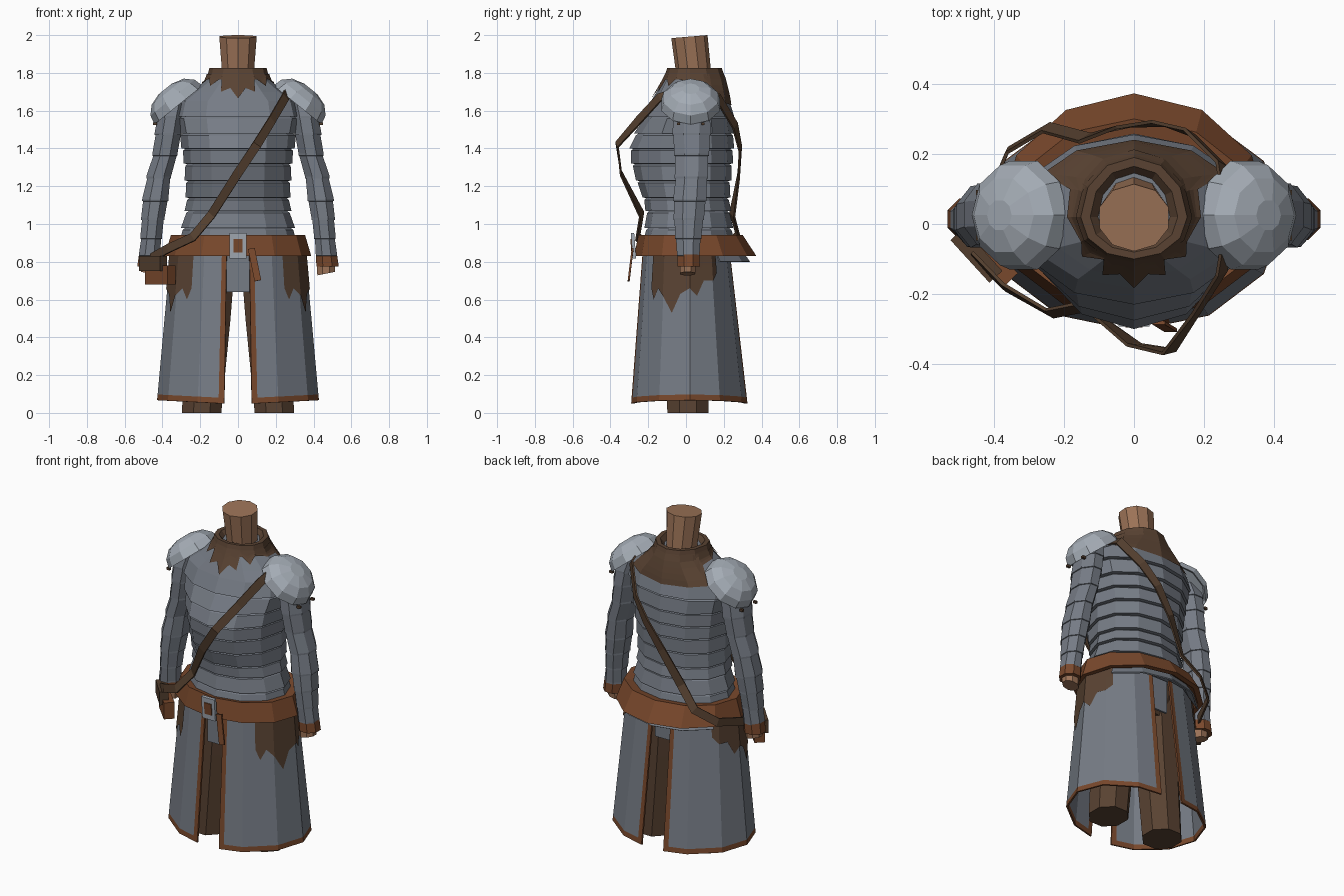
import bpy, bmesh
from math import sin, cos, pi, floor
from mathutils import Vector, Euler

if "Cube" in bpy.data.objects:
    bpy.data.objects.remove(bpy.data.objects["Cube"])


def material(name, rgb):
    m = bpy.data.materials.new(name)
    m.use_nodes = True
    m.diffuse_color = (*rgb, 1)
    m.node_tree.nodes["Principled BSDF"].inputs["Base Color"].default_value = (*rgb, 1)
    return m


STEEL = material("steel grey", (0.18, 0.20, 0.235))
PLATE = material("light steel", (0.37, 0.41, 0.46))
LEATHER = material("russet leather", (0.19, 0.065, 0.025))
CLOTH = material("dark brown cloth", (0.10, 0.055, 0.032))
STRAP = material("strap brown", (0.085, 0.048, 0.027))
SKIN = material("skin", (0.33, 0.17, 0.095))
YC = 0.02


def finish(name, bm, mats, thick=0):
    bmesh.ops.recalc_face_normals(bm, faces=bm.faces)
    me = bpy.data.meshes.new(name)
    bm.to_mesh(me)
    bm.free()
    ob = bpy.data.objects.new(name, me)
    bpy.context.collection.objects.link(ob)
    for m in mats:
        me.materials.append(m)
    if thick:
        mod = ob.modifiers.new("thickness", "SOLIDIFY")
        mod.thickness = thick
        mod.offset = 0
    return ob


def loft(name, rings, mats, closed=True, caps=True, rule=None, thick=0):
    """Skin a list of equal-length point rows."""
    bm = bmesh.new()
    rows = [[bm.verts.new(p) for p in r] for r in rings]
    n = len(rows[0])
    for i in range(len(rows) - 1):
        for j in range(n if closed else n - 1):
            k = (j + 1) % n
            f = bm.faces.new((rows[i][j], rows[i][k], rows[i + 1][k], rows[i + 1][j]))
            if rule:
                f.material_index = rule(i, j)
    if closed and caps:
        bm.faces.new(rows[0])
        bm.faces.new(rows[-1])
    return finish(name, bm, mats, thick)


def box(name, loc, size, rot, mat):
    bm = bmesh.new()
    bmesh.ops.create_cube(bm, size=1)
    e = Euler(rot).to_matrix()
    for v in bm.verts:
        v.co = e @ Vector(a * b for a, b in zip(v.co, size)) + Vector(loc)
    return finish(name, bm, [mat])


def corner(k, hw, yf, yb):
    c = cos(k * pi / 6)
    return Vector((hw * sin(k * pi / 6), YC - c * ((YC - yf) if c > 0 else (yb - YC)), 0))


def around(t, z, hw, yf, yb, grow=0):
    """Point on a twelve-sided body section; t runs 0 (front) to 12."""
    dims = (hw + grow, yf - grow, yb + grow)
    k = floor(t)
    p = corner(k, *dims).lerp(corner(k + 1, *dims), t - k)
    p.z = z
    return p


def ring(z, hw, yf, yb, grow=0):
    return [around(t, z, hw, yf, yb, grow) for t in range(12)]


def oval(z, cx, cy, rx, ry, n=8):
    return [(cx + rx * cos((j + .5) * 2 * pi / n), cy + ry * sin((j + .5) * 2 * pi / n), z)
            for j in range(n)]


def section(table, z):
    for a, b in zip(table, table[1:]):
        if a[0] <= z <= b[0]:
            f = (z - a[0]) / (b[0] - a[0])
            return [p + (q - p) * f for p, q in zip(a[1:], b[1:])]
    return table[0][1:] if z < table[0][0] else table[-1][1:]


def drape(name, table, jags, ztop, grow, mat, side=1, steps=5):
    """Thin cloth with a ragged hem lying over a body section table."""
    rows = []
    for i in range(steps + 1):
        row = []
        for t, zb in jags:
            z = ztop + (zb - ztop) * i / steps
            p = around(t, z, *section(table, z), grow)
            row.append((p.x * side, p.y, z))
        rows.append(row)
    return loft(name, rows, [mat], closed=False)


# Torso of overlapping horizontal plates
body = [(0.88, .30, -.22, .25), (0.98, .287, -.205, .235), (1.07, .268, -.20, .225),
        (1.14, .263, -.215, .22), (1.23, .268, -.25, .225), (1.32, .273, -.275, .235),
        (1.40, .285, -.285, .24), (1.48, .30, -.26, .243), (1.57, .325, -.215, .24),
        (1.65, .32, -.185, .23), (1.70, .25, -.155, .22), (1.76, .17, -.12, .205),
        (1.80, .155, -.10, .19)]
rings = []
for a, b in zip(body, body[1:]):
    rings.append(ring(*a, grow=.015 if a[0] < 1.6 else 0))
    if a[0] < 1.57:
        rings.append(ring(b[0] - .012, *b[1:], grow=.006))
        rings.append(ring(b[0] - .002, *b[1:], grow=-.006))
rings.append(ring(*body[-1]))
loft("torso", rings, [STEEL])

# Ragged neck cloth, collar and neck
half = [(0, 1.665), (.35, 1.72), (.7, 1.70), (1, 1.775), (1.5, 1.73), (2, 1.77),
        (3, 1.75), (3.8, 1.74), (4.2, 1.65), (5, 1.64), (6, 1.63)]
jags = half + [(12 - t, z) for t, z in reversed(half[:-1])]
drape("neck_cloth", body, jags, 1.795, .008, CLOTH)
loft("collar", [ring(1.765, .17, -.124, .213), ring(1.80, .158, -.108, .198),
                ring(1.825, .152, -.10, .19), ring(1.825, .125, -.08, .165),
                ring(1.78, .085, -.04, .13)], [CLOTH], caps=False)
neck = [oval(1.76, 0, .045, .085, .092, 10), oval(1.992, 0, .018, .104, .096, 10)]
neck[1] = [(x, y, z + (y - .018) * .085) for x, y, z in neck[1]]
loft("neck", neck, [SKIN])

# Belt with a flared back
loft("belt", [ring(.93, .29, -.20, .235), ring(.942, .355, -.252, .30),
              ring(.83, .388, -.275, .373), ring(.83, .36, -.25, .34),
              ring(.90, .30, -.21, .25)], [LEATHER], caps=False)
loft("back_flap", [[around(4 + j * .5, z, hw, -.23, yb) for j in range(9)]
                   for z, hw, yb in ((.89, .31, .27), (.80, .36, .335))],
     [STEEL], closed=False, thick=.008)

# Buckle and hanging belt end
box("buckle", (0, -.278, .885), (.088, .018, .135), (.08, 0, 0), PLATE)
box("buckle_centre", (0, -.289, .885), (.048, .006, .07), (.08, 0, 0), LEATHER)
box("belt_end", (.088, -.293, .785), (.036, .01, .175), (-.12, -.2, 0), LEATHER)

# Loin cloths closing the skirt slits
box("front_loin_cloth", (0, -.20, .76), (.125, .012, .24), (0, 0, 0), STEEL)
box("back_loin_cloth", (0, .20, .77), (.13, .012, .2), (0, 0, 0), STEEL)
loft("hips", [ring(.70, .21, -.10, .13), ring(.92, .27, -.18, .2)], [CLOTH])

# Paired parts
skirt = [(.05, .425, -.30, .335), (.87, .35, -.235, .235)]
columns = [.34, .48, 1, 2, 3, 4, 5, 5.52, 5.66]
arm = [(1.64, .34, .03, .075, .09), (1.56, .357, .03, .076, .105), (1.47, .37, .03, .072, .105),
       (1.36, .387, .03, .067, .095), (1.24, .42, .028, .066, .09), (1.12, .438, .02, .07, .09),
       (1.02, .451, .015, .062, .082), (.92, .46, .012, .057, .07), (.83, .468, .012, .056, .06)]
hem = [(1.4, .66), (1.55, .60), (1.75, .66), (2, .62), (2.35, .53), (2.65, .63), (3, .66),
       (3.3, .62), (3.6, .70), (4, .70), (4.25, .74)]
dome = [(.145, .012), (.163, 0), (.15, .05), (.11, .09), (.045, .11)]

for side, word in ((1, "left"), (-1, "right")):
    def flip(rows):
        return [[(p[0] * side, p[1], p[2]) for p in r] for r in rows]

    # Skirt panel with a trimmed edge
    rows = []
    for low in (0, .03, .82):
        row = []
        for t in columns:
            lift = .022 * sin(t * pi / 6) if low < .8 else 0
            z = .045 + low + lift
            row.append(around(t, z, *section(skirt, z)))
        rows.append(row)
    last = len(columns) - 2
    loft(word + "_skirt_panel", flip(rows), [STEEL, LEATHER], closed=False, thick=.01,
         rule=lambda i, j: 1 if i == 0 or j in (0, last) else 0)
    drape(word + "_hip_cloth", skirt, hem, .865, .011, CLOTH, side, 2)

    # Leg
    loft(word + "_leg", flip([oval(0, .193, .01, .113, .118), oval(.5, .155, .01, .125, .125),
                              oval(.85, .132, .01, .13, .13)]), [CLOTH])

    # Sleeve with banded plates, cuff and hand stub
    rows = []
    for a, b in zip(arm, arm[1:]):
        z, cx, cy, rx, ry = b
        rows.append(oval(*a))
        rows.append(oval(z + .012, cx, cy, rx + .005, ry + .005))
        rows.append(oval(z + .002, cx, cy, rx + .005, ry + .005))
    rows.append(oval(*arm[-1]))
    loft(word + "_sleeve", flip(rows), [STEEL])
    loft(word + "_cuff", flip([oval(.845, .468, .013, .06, .063), oval(.775, .474, .014, .064, .064)]),
         [LEATHER])
    hand = [oval(.79, .466, .01, .052, .046), oval(.737, .466, .008, .05, .044)]
    hand[1] = [(x, y, z + (x - .466) * .2) for x, y, z in hand[1]]
    loft(word + "_hand", flip(hand), [SKIN])

    # Domed shoulder plate tilted outwards, with tie studs
    rows = []
    for r, h in dome:
        row = []
        for j in range(10):
            u, v = r * cos(j * pi / 5), r * sin(j * pi / 5)
            row.append((.315 + .78 * u + .63 * h, .025 + v, 1.63 - .63 * u + .78 * h))
        rows.append(row)
    loft(word + "_shoulder_plate", flip(rows), [PLATE])
    for y in (-.04, .09):
        box(word + "_shoulder_stud", (side * .44, y, 1.53), (.022, .014, .014), (0, 0, 0), STRAP)

# Shoulder strap running diagonally around the body
path = [Vector(p) for p in (
    (-.46, -.09, .82), (-.37, -.18, .87), (-.24, -.255, .93), (-.14, -.235, 1.05),
    (0, -.345, 1.27), (.10, -.365, 1.42), (.18, -.25, 1.55), (.25, -.14, 1.67),
    (.275, .01, 1.72), (.25, .17, 1.67), (.16, .26, 1.52), (.07, .287, 1.40),
    (-.03, .278, 1.25), (-.14, .245, 1.05), (-.25, .275, .94), (-.36, .21, .87),
    (-.43, .04, .83))]
rows = []
for i, p in enumerate(path):
    along = path[min(i + 1, len(path) - 1)] - path[max(i - 1, 0)]
    out = p - Vector((0, YC, min(p.z, 1.55)))
    across = along.cross(out).normalized() * .024
    rows.append([p - across, p + across])
loft("shoulder_strap", rows, [STRAP], closed=False, thick=.01)

# Pouch on the right hip
box("pouch", (-.412, -.10, .73), (.17, .06, .10), (0, 0, -.8), LEATHER)
box("pouch_flap", (-.45, -.09, .79), (.165, .05, .08), (0, 0, -.83), STRAP)
